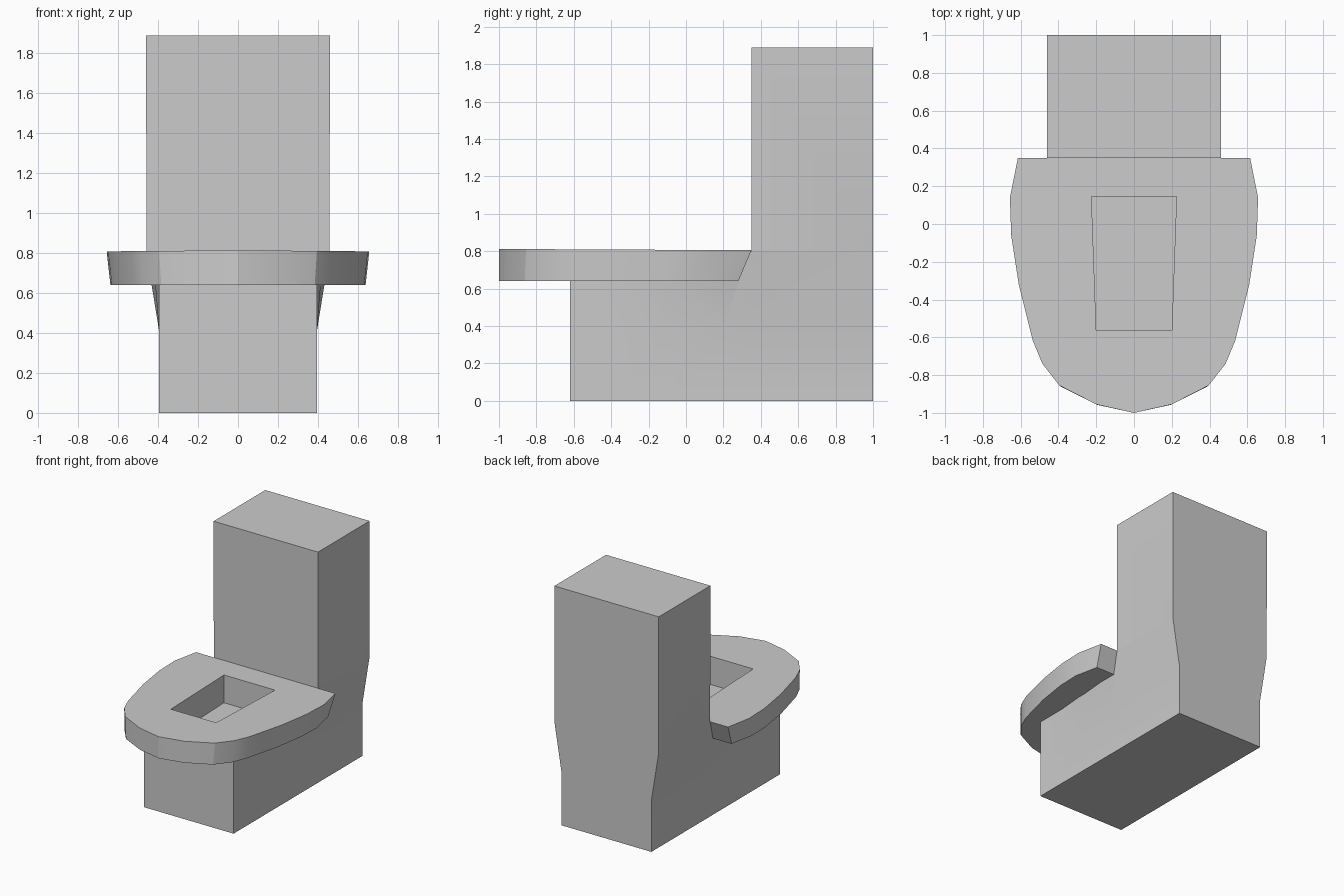
import bpy, bmesh, math

if "Cube" in bpy.data.objects:
    bpy.data.objects.remove(bpy.data.objects["Cube"])


def finish(bm, name):
    bmesh.ops.recalc_face_normals(bm, faces=bm.faces)
    mesh = bpy.data.meshes.new(name)
    bm.to_mesh(mesh)
    bm.free()
    ob = bpy.data.objects.new(name, mesh)
    bpy.context.collection.objects.link(ob)
    return ob


def prism(name, bottom, top):
    """Closed solid between two matching 3D loops."""
    bm = bmesh.new()
    lo = [bm.verts.new(p) for p in bottom]
    hi = [bm.verts.new(p) for p in top]
    n = len(lo)
    bm.faces.new(lo)
    bm.faces.new(hi)
    for i in range(n):
        j = (i + 1) % n
        bm.faces.new((lo[i], lo[j], hi[j], hi[i]))
    return finish(bm, name)


def boolean(ob, other, operation):
    mod = ob.modifiers.new(operation, 'BOOLEAN')
    mod.operation, mod.solver, mod.object = operation, 'EXACT', other
    bpy.context.view_layer.objects.active = ob
    bpy.ops.object.modifier_apply(modifier=mod.name)
    bpy.data.objects.remove(other)


# Pedestal and tank: L-shaped side sheet, mirrored and closed, flaring to the tank
ys = [-0.62, -0.37, -0.08, 0.2, 0.35, 1.0]
zs = [0, 0.41, 0.80, 1.89]


def clamp(v):
    return max(0.0, min(1.0, v))


def side_point(j, k):
    y, z = ys[j], zs[k]
    if k == 2 and j < 4:
        z = 0.72
    return 0.395 + 0.065 * clamp((z - 0.41) / 0.4) * clamp((y + 0.37) / 0.57), y, z


bm = bmesh.new()
right = {}
for j in range(len(ys)):
    for k in range(4 if j >= 4 else 3):
        right[j, k] = bm.verts.new(side_point(j, k))
for j in range(len(ys) - 1):
    for k in range(3 if j >= 4 else 2):
        bm.faces.new([right[c] for c in ((j, k), (j + 1, k), (j + 1, k + 1), (j, k + 1))])
rim = [tuple(e.verts) for e in bm.edges if e.is_boundary]
side_faces = list(bm.faces)
left = {v: bm.verts.new((-v.co.x, v.co.y, v.co.z)) for v in list(bm.verts)}
for f in side_faces:
    bm.faces.new([left[v] for v in reversed(f.verts)])
for a, b in rim:
    bm.faces.new((a, b, left[b], left[a]))
toilet = finish(bm, "toilet_body")

# Seat: rounded outline, undercut towards the back
half = [(0.2, -0.955), (0.395, -0.855), (0.485, -0.74), (0.535, -0.62),
        (0.61, -0.32), (0.65, -0.06), (0.657, 0.14), (0.615, 0.35)]
outline = [(0, -1)] + half + [(-x, y) for x, y in reversed(half)]
seat = prism("seat",
             [(x * 0.972, -1 + (y + 1) * 0.948, 0.64) for x, y in outline],
             [(x, y, 0.807 - 0.005 * y) for x, y in outline])
boolean(toilet, seat, 'UNION')

# Bowl opening
hole = [(-0.2, -0.56), (0.2, -0.56), (0.225, 0.145), (-0.225, 0.145)]
cutter = prism("bowl_cutter", [(x, y, 0.585) for x, y in hole], [(x, y, 1.0) for x, y in hole])
cutter.hide_render = True
boolean(toilet, cutter, 'DIFFERENCE')

bpy.ops.object.select_all(action='DESELECT')
toilet.select_set(True)
bpy.context.view_layer.objects.active = toilet
bpy.ops.object.shade_smooth_by_angle(angle=math.radians(20))
